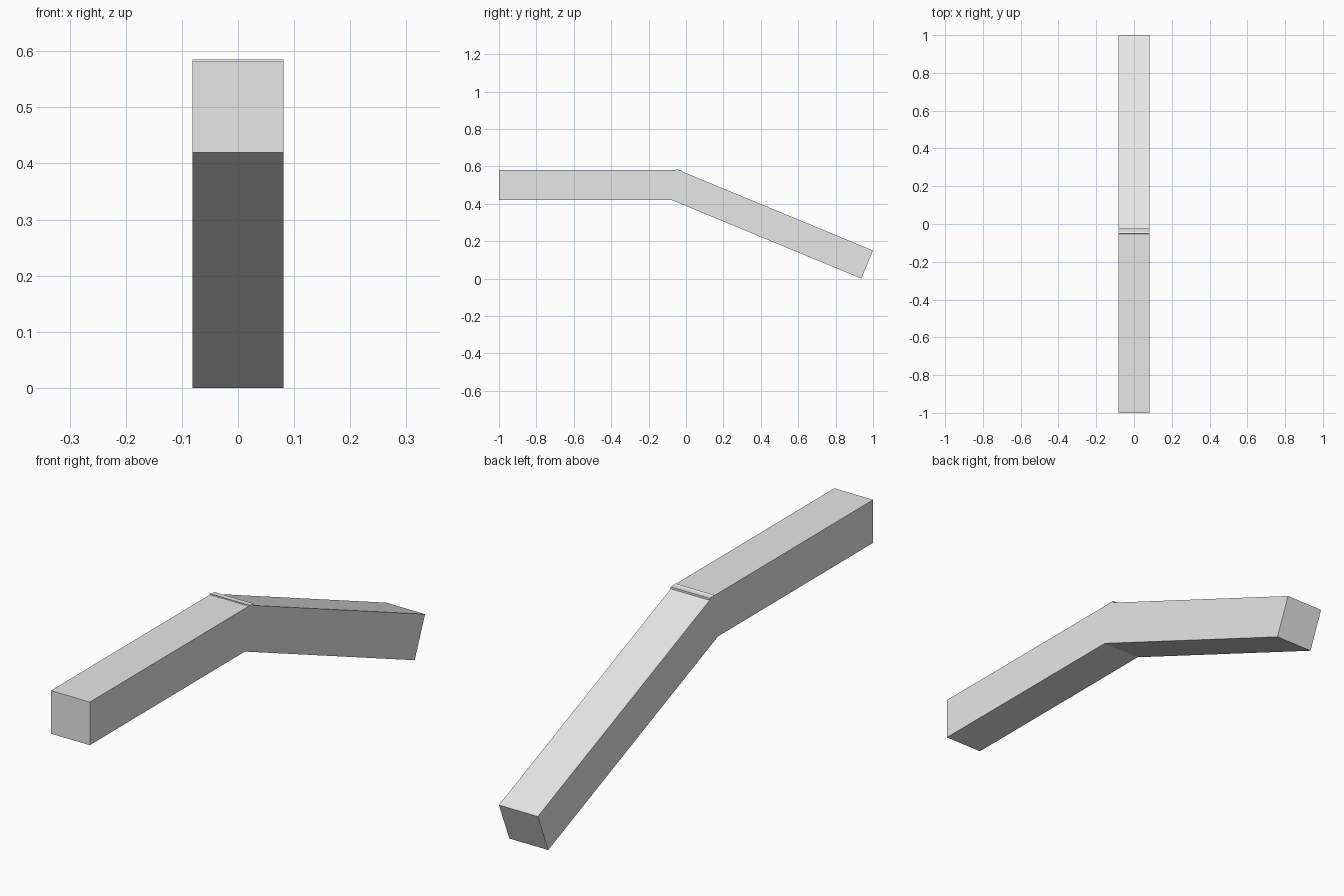
import bpy, math
from mathutils import Matrix, Vector

if "Cube" in bpy.data.objects:
    bpy.data.objects.remove(bpy.data.objects["Cube"])

S = 0.1625                    # side of the square beam section
TILT = math.radians(22.5)     # downward slope of the rear beam

grey = bpy.data.materials.new("light_grey")
grey.diffuse_color = (0.8, 0.8, 0.8, 1)
grey.use_nodes = True
grey.node_tree.nodes["Principled BSDF"].inputs["Base Color"].default_value = grey.diffuse_color


def beam(name, length, center, tilt=0.0):
    """Square beam along y, tilted about x."""
    bpy.ops.mesh.primitive_cube_add(size=1)
    ob = bpy.context.object
    ob.name = name
    ob.data.transform(Matrix.Diagonal((S, length, S, 1)))
    ob.location = center
    ob.rotation_euler.x = tilt
    ob.data.materials.append(grey)
    return ob


# Level front beam
front_len = 6 * S
beam("level_beam", front_len, (0, -1 + front_len / 2, 0.582 - S / 2))

# Sloping rear beam, its top corner just breaking through the level top
rear_len = 7 * S
along = Vector((0, math.cos(TILT), -math.sin(TILT)))
normal = Vector((0, math.sin(TILT), math.cos(TILT)))
end_top = Vector((0, 1, S * math.cos(TILT)))
beam("sloping_beam", rear_len, end_top - along * rear_len / 2 - normal * S / 2, -TILT)
